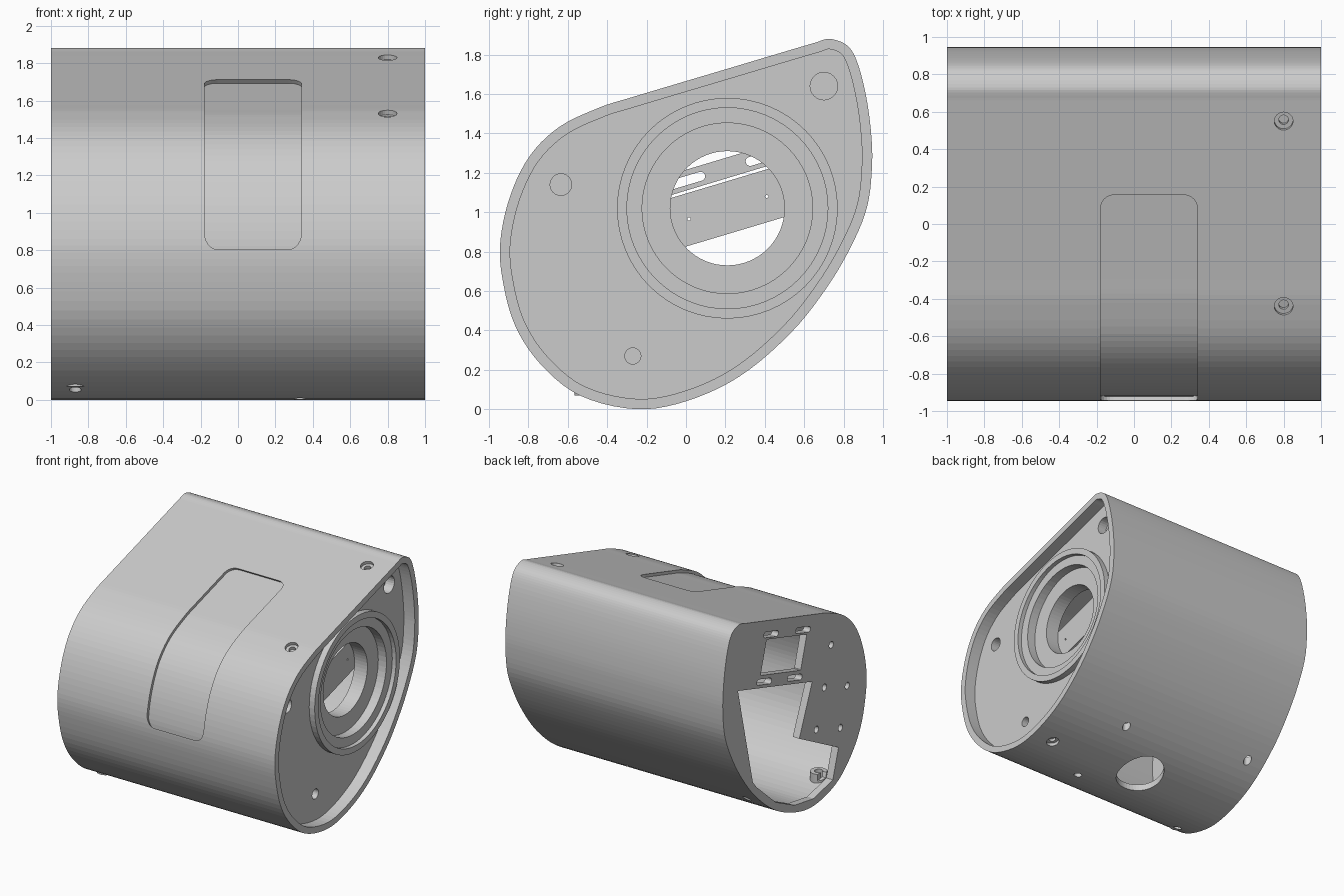
import bpy, bmesh, math
from mathutils import Vector

if "Cube" in bpy.data.objects:
    bpy.data.objects.remove(bpy.data.objects["Cube"])

X, Y, Z = Vector((1, 0, 0)), Vector((0, 1, 0)), Vector((0, 0, 1))


def prism(name, pts, w0, w1, o=Vector(), u=Y, v=Z, w=X):
    """Extrude a 2D outline (u, v) along w from w0 to w1."""
    bm = bmesh.new()
    a = [bm.verts.new(o + u * p[0] + v * p[1] + w * w0) for p in pts]
    b = [bm.verts.new(o + u * p[0] + v * p[1] + w * w1) for p in pts]
    bm.faces.new(a)
    bm.faces.new(b)
    for i in range(len(pts)):
        j = (i + 1) % len(pts)
        bm.faces.new((a[i], a[j], b[j], b[i]))
    bmesh.ops.recalc_face_normals(bm, faces=bm.faces)
    me = bpy.data.meshes.new(name)
    bm.to_mesh(me)
    bm.free()
    ob = bpy.data.objects.new(name, me)
    bpy.context.collection.objects.link(ob)
    return ob


def cyl(name, center, axis, r, d0, d1, n=32):
    """Cylinder along any axis."""
    q = Vector(axis).to_track_quat('Z', 'Y')
    pts = [(r * math.cos(i * math.tau / n), r * math.sin(i * math.tau / n)) for i in range(n)]
    return prism(name, pts, d0, d1, Vector(center), q @ X, q @ Y, q @ Z)


def boolean(ob, other, op='DIFFERENCE'):
    m = ob.modifiers.new("bool", 'BOOLEAN')
    m.operation, m.solver, m.object = op, 'EXACT', other
    bpy.context.view_layer.objects.active = ob
    bpy.ops.object.modifier_apply(modifier=m.name)
    bpy.data.objects.remove(other, do_unlink=True)


def rounded_rect(cu, cv, hu, hv, r, n=6, rot=(1, 0)):
    """Rounded rectangle outline, turned so its u side follows rot."""
    pts = []
    for k, (sx, sy) in enumerate(((1, 1), (-1, 1), (-1, -1), (1, -1))):
        for i in range(n + 1):
            t = (k + i / n) * math.pi / 2
            a = sx * (hu - r) + r * math.cos(t)
            b = sy * (hv - r) + r * math.sin(t)
            pts.append((cu + a * rot[0] - b * rot[1], cv + a * rot[1] + b * rot[0]))
    return pts


def spline(p, n=5):
    """Closed Catmull-Rom curve through the points, scaled by chord length."""
    out, c = [], [Vector(q) for q in p]
    for i in range(len(c)):
        a, b, d, e = (c[(i + k) % len(c)] for k in (-1, 0, 1, 2))
        la, lb, lc = (b - a).length, (d - b).length, (e - d).length
        m1 = (d - a) * lb / (la + lb)
        m2 = (e - b) * lb / (lb + lc)
        for k in range(n):
            t = k / n
            out.append(b * (2*t**3 - 3*t*t + 1) + m1 * (t**3 - 2*t*t + t)
                       + d * (3*t*t - 2*t**3) + m2 * (t**3 - t*t))
    return out


def inset(p, d):
    """Shrink a clockwise outline inward."""
    out = []
    for i, q in enumerate(p):
        t = (p[(i + 1) % len(p)] - p[i - 1]).normalized()
        out.append(q + Vector((t.y, -t.x)) * d)
    return out


# Teardrop section (y, z), clockwise from the top apex
outer = spline([(.73, 1.88), (.82, 1.845), (.868, 1.765), (.912, 1.6), (.938, 1.42),
                (.945, 1.25), (.92, 1.03), (.84, .83), (.71, .61), (.53, .385), (.27, .165),
                (0, .04), (-.25, 0), (-.54, .07), (-.74, .23), (-.87, .43), (-.935, .68),
                (-.942, .86), (-.89, 1.09), (-.79, 1.29), (-.64, 1.435), (-.43, 1.535),
                (-.3, 1.576), (.2, 1.725), (.66, 1.862)])
SLOPE = Vector((.958, .287))

# Shell, open on the right, closed by a thin plate on the left
body = prism("housing_shell", outer, -1, 1)
boolean(body, prism("cavity", inset(outer, .052), -.94, 1.2))
boolean(body, cyl("boss", (-.87, -.5, 0), Z, .065, .07, .16), 'UNION')

# Shallow rounded recess wrapping the front and top
D, T = Vector((0, -1, 1)).normalized(), Vector((0, 1, 1)).normalized()
recess = prism("recess", rounded_rect(.08, .61, .26, .71, .07), .9, 2.2, u=X, v=T, w=D)
boolean(recess, prism("core", inset(outer, .024), -.7, .7))
boolean(body, recess)

# Left plate: window along the slope, four slots, big opening, mounting holes
boolean(body, prism("window", rounded_rect(.145, 1.405, .275, .14, .005, 1, SLOPE), -1.1, -.9))
for y, z in ((.31, 1.64), (-.11, 1.515), (.4, 1.28), (0, 1.16)):
    boolean(body, prism("slot", rounded_rect(y, z, .1, .023, .022, 6, SLOPE), -1.1, -.9))
boolean(body, prism("opening", [(.746, 1.335), (-.23, 1.04), (-.06, .63), (-.575, .36), (-.5, .12),
                                (-.25, .06), (0, .1), (.25, .22), (.5, .44), (.55, .5)], -1.1, -.9))
for y, z in ((-.48, 1.25), (-.39, .93), (-.69, .83), (-.285, .62), (-.6, .515)):
    boolean(body, cyl("hole", (-1, y, z), X, .028, -.1, .1, 20))

# Countersunk screw holes holding the end cap
for c, n in (((.8, .55, 1.829), (0, -.287, .958)), ((.8, -.44, 1.531), (0, -.34, .94)),
             ((.8, -.05, .027), (0, .2, -.98))):
    boolean(body, cyl("screw_head", c, n, .05, -.025, .1, 24))
    boolean(body, cyl("screw", c, n, .026, -.1, .1, 24))

# Underside: cable hole and small holes
boolean(body, cyl("cable_hole", (-.08, -.02, 0), Z, .19, -.2, .4, 48))
for x, y in ((.33, -.3), (.33, .3), (-.84, .4), (-.87, -.5)):
    boolean(body, cyl("hole", (x, y, 0), Z, .032, -.1, .45, 20))

# End cap set back in the right end, with a stepped ring
C = (0, .21, 1.02)
cap = prism("end_cap", inset(outer, .05), .72, .9)
boolean(cap, cyl("ring", C, X, .56, .8, .95, 64), 'UNION')
boolean(cap, cyl("step", C, X, .51, .915, 1.1, 64))
boolean(cap, cyl("seat", C, X, .433, .84, 1.1, 64))
boolean(cap, cyl("bore", C, X, .29, .5, 1.1, 64))
for y, z, r in ((-.635, 1.14, .055), (-.27, .27, .041), (.7, 1.64, .07)):
    boolean(cap, cyl("blind_hole", (0, y, z), X, r, .82, 1.1, 24))

# Slanted strip behind the bore
strip = prism("inner_strip", rounded_rect(.21, 1.023, .45, .129, .005, 1, SLOPE), .68, .722)
for y, z in ((.015, .965), (.41, 1.08)):
    boolean(strip, cyl("pin_hole", (0, y, z), X, .008, .6, .8, 12))
